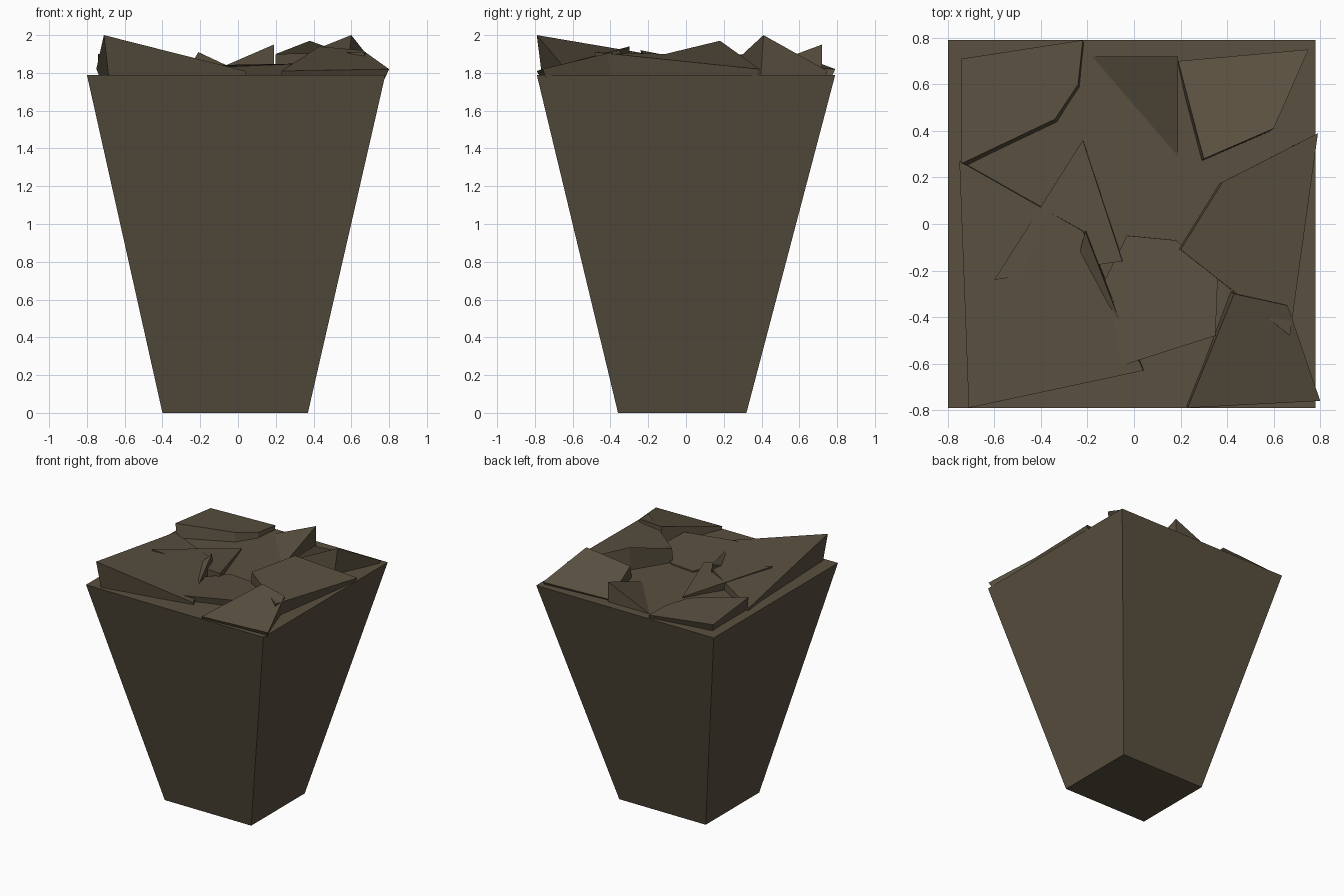
import bpy, bmesh

if "Cube" in bpy.data.objects:
    bpy.data.objects.remove(bpy.data.objects["Cube"])

soil = bpy.data.materials.new("dark_earth_brown")
soil.diffuse_color = (0.100, 0.079, 0.050, 1)
soil.use_nodes = True
soil.node_tree.nodes["Principled BSDF"].inputs["Base Color"].default_value = soil.diffuse_color


def prism(name, top, bottom):
    """Closed solid between two matching rings of points (counter-clockwise from above)."""
    bm = bmesh.new()
    a = [bm.verts.new(p) for p in top]
    b = [bm.verts.new(p) for p in bottom]
    n = len(a)
    bm.faces.new(a)
    bm.faces.new(b[::-1])
    for i in range(n):
        j = (i + 1) % n
        bm.faces.new((b[i], b[j], a[j], a[i]))
    bmesh.ops.recalc_face_normals(bm, faces=bm.faces[:])
    me = bpy.data.meshes.new(name)
    bm.to_mesh(me)
    bm.free()
    me.materials.append(soil)
    ob = bpy.data.objects.new(name, me)
    bpy.context.collection.objects.link(ob)
    return ob


def rect(x0, x1, y0, y1, z):
    return [(x0, y0, z), (x1, y0, z), (x1, y1, z), (x0, y1, z)]


def shard(name, *top, base=1.75):
    """Broken clod: tilted top outline dropped into the tapered body."""
    prism(name, top, [(x * 0.96, y * 0.96, base) for x, y, z in top])


# tapered body
prism("tapered_body", rect(-0.80, 0.78, -0.79, 0.79, 1.79),
      rect(-0.40, 0.37, -0.36, 0.32, 0.0))

# broken clods on the top
shard("front_left_clod", (-0.71, -0.79, 2.0), (0.04, -0.63, 1.81),
      (-0.22, -0.03, 1.87), (-0.75, 0.27, 1.82))
shard("back_left_clod", (-0.74, 0.26, 1.90), (-0.34, 0.45, 1.86),
      (-0.24, 0.60, 1.83), (-0.22, 0.79, 1.82), (-0.74, 0.71, 1.85))
shard("right_clod", (0.20, -0.11, 1.90), (0.67, -0.48, 1.91),
      (0.79, 0.39, 1.82), (0.38, 0.18, 1.97))
shard("front_right_clod", (0.23, -0.79, 1.81), (0.80, -0.76, 1.82),
      (0.66, -0.35, 1.92), (0.43, -0.30, 1.94))
shard("back_right_clod", (0.30, 0.28, 1.88), (0.60, 0.41, 2.0),
      (0.75, 0.75, 1.81), (0.19, 0.70, 1.80))
shard("middle_clod", (-0.12, -0.63, 1.83), (0.35, -0.48, 1.85),
      (0.36, -0.22, 1.85), (0.18, -0.07, 1.80), (-0.03, -0.05, 1.80),
      (-0.18, -0.35, 1.84))
shard("small_left_clod", (-0.60, -0.24, 1.92), (-0.05, -0.16, 1.84),
      (-0.22, 0.36, 1.80))
shard("small_wedge", (-0.24, -0.15, 1.86), (-0.06, -0.42, 1.84),
      (-0.21, -0.03, 1.91))

# pointed corner chip at the back
prism("back_corner_chip", [(-0.18, 0.72, 1.79), (0.19, 0.29, 1.79), (0.19, 0.72, 1.95)],
      [(-0.18, 0.72, 1.75), (0.19, 0.29, 1.75), (0.19, 0.72, 1.75)])
